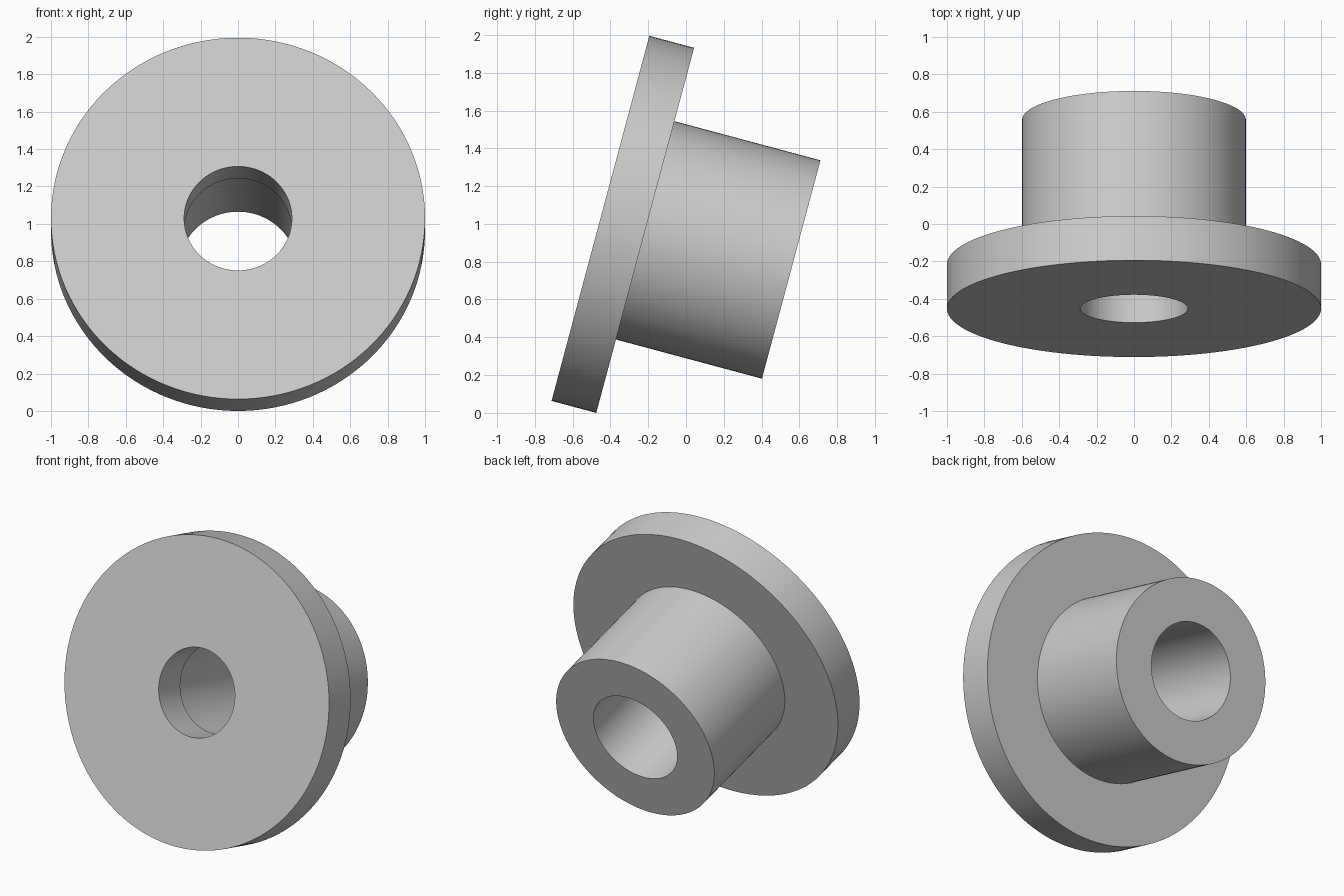
import bpy
import bmesh
import math

cube = bpy.data.objects.get("Cube")
if cube:
    bpy.data.objects.remove(cube, do_unlink=True)

SEGMENTS = 128
TILT = math.radians(15)
FLANGE_R, BARREL_R = 1.0, 0.598
HOLE_R, BORE_R = 0.288, 0.317
FLANGE_T, LENGTH = 0.245, 1.045

# Plain grey material
grey = bpy.data.materials.new("light_grey")
grey.use_nodes = True
colour = (0.6, 0.6, 0.6, 1)
grey.diffuse_color = colour
grey.node_tree.nodes["Principled BSDF"].inputs["Base Color"].default_value = colour


def lathe(name, profile):
    """Revolve a closed (radius, depth) profile around the y axis."""
    bm = bmesh.new()
    rings = []
    for i in range(SEGMENTS):
        a = math.tau * i / SEGMENTS
        rings.append([bm.verts.new((r * math.cos(a), d, r * math.sin(a)))
                      for r, d in profile])
    n = len(profile)
    for i in range(SEGMENTS):
        here, there = rings[i], rings[(i + 1) % SEGMENTS]
        for j in range(n):
            k = (j + 1) % n
            bm.faces.new((here[j], here[k], there[k], there[j]))
    bmesh.ops.recalc_face_normals(bm, faces=bm.faces)
    mesh = bpy.data.meshes.new(name)
    bm.to_mesh(mesh)
    bm.free()
    mesh.materials.append(grey)
    obj = bpy.data.objects.new(name, mesh)
    bpy.context.collection.objects.link(obj)
    return obj


# Flanged bushing: wide disc, narrower barrel, stepped through-hole
bushing = lathe("flanged_bushing", [
    (HOLE_R, 0), (FLANGE_R, 0), (FLANGE_R, FLANGE_T), (BARREL_R, FLANGE_T),
    (BARREL_R, LENGTH), (BORE_R, LENGTH), (BORE_R, FLANGE_T), (HOLE_R, FLANGE_T),
])

# Lean it back so the lowest flange edge rests on the ground
bushing.rotation_euler.x = -TILT
depth = math.cos(TILT) * LENGTH + math.sin(TILT) * (FLANGE_R + BARREL_R)
bushing.location = (0, math.sin(TILT) * FLANGE_R - depth / 2,
                    math.cos(TILT) * FLANGE_R + math.sin(TILT) * FLANGE_T)

# Smooth walls with crisp rims
bpy.ops.object.select_all(action="DESELECT")
bushing.select_set(True)
bpy.context.view_layer.objects.active = bushing
bpy.ops.object.shade_smooth_by_angle(angle=math.radians(30))
